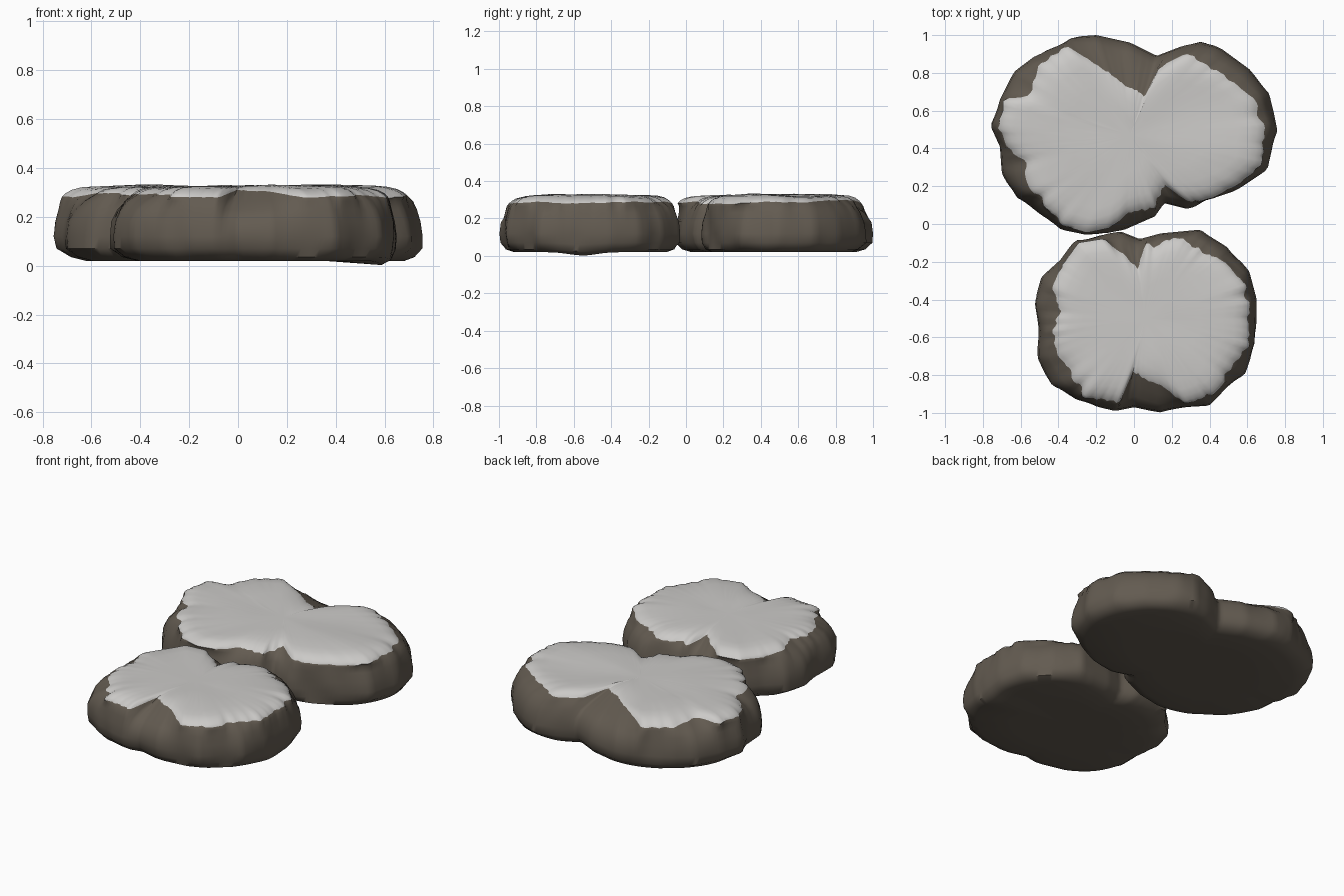
import bpy, bmesh, math
from mathutils import Vector, noise

if "Cube" in bpy.data.objects:
    bpy.data.objects.remove(bpy.data.objects["Cube"])


def material(name, rgb):
    m = bpy.data.materials.new(name)
    m.diffuse_color = (*rgb, 1)
    m.use_nodes = True
    m.node_tree.nodes["Principled BSDF"].inputs["Base Color"].default_value = m.diffuse_color
    return m


STONE = material("brown stone", (0.125, 0.105, 0.082))
SNOW = material("snow", (0.60, 0.59, 0.575))
N = 180  # segments round each rock


def radius_at(points, centre):
    """Turn a plan outline into a radius for any angle."""
    polar = sorted((math.atan2(y - centre[1], x - centre[0]),
                    math.hypot(x - centre[0], y - centre[1])) for x, y in points)
    polar = [(polar[-1][0] - math.tau, polar[-1][1])] + polar + [(polar[0][0] + math.tau, polar[0][1])]

    def f(a):
        for (a0, r0), (a1, r1) in zip(polar, polar[1:]):
            if a0 <= a <= a1 and a1 > a0:
                t = (a - a0) / (a1 - a0)
                # straight line between the two outline points
                k = math.sin(a1 - a0)
                if k < 1e-4:
                    return r0 + (r1 - r0) * t
                return r0 * r1 * k / (r0 * math.sin(a - a0) + r1 * math.sin(a1 - a))
        return polar[0][1]
    return f


def rock(name, centre, outline, snow, dip=None):
    fr, fs = radius_at(outline, centre), radius_at(snow, centre)
    angles = [-math.pi + math.tau * (i + 0.5) / N for i in range(N)]
    R = [fr(a) for a in angles]
    # base is a softened version of the outline
    soft = [sum(R[(i + k) % N] for k in range(-9, 10)) / 19 for i in range(N)]
    columns = []
    for i, a in enumerate(angles):
        r = R[i]
        d = Vector((math.cos(a), math.sin(a), 0))
        jag = 0.025 * noise.noise(d * 14 + Vector((*centre, 3)))
        gap = max(0.025, r - fs(a) + jag)
        edge = 0.275 + min(0.035, 0.18 * gap)
        base = min(r, soft[i])
        left = 0.5 - 0.5 * d.x
        # stone wall, from the underside up to the snow line
        col = [(base * 0.5, 0.02), (base - 0.06 - 0.05 * left, 0.02),
               (base - 0.02 - 0.03 * left, 0.035), (r - 0.004, 0.07), (r, 0.12),
               (r - 0.008, 0.18), (r - 0.015 - 0.15 * gap, 0.23),
               (r - 0.012 - 0.45 * gap, 0.265), (r - gap, edge)]
        # snow cap
        rs = r - gap
        for k in (0.015, 0.04, 0.08, 0.14):
            col.append((rs - k, edge + (0.325 - edge) * (1 - math.exp(-k / 0.04))))
        rs -= 0.14
        col += [(rs * 0.7, 0.326), (rs * 0.35, 0.325)]
        pts = []
        for j, (q, z) in enumerate(col):
            p = Vector((centre[0] + d.x * q, centre[1] + d.y * q, z))
            if 2 < j < 8:   # chipped wall
                p -= d * max(0, 0.035 * noise.noise(Vector((p.x * 5, p.y * 5, z * 4))))
            if j >= 8:      # uneven top
                p.z += 0.012 * noise.noise(Vector((p.x * 4, p.y * 4, 1)))
            if dip and j < 4:
                p.z -= 0.02 * math.exp(-((p.x - dip[0]) ** 2 + (p.y - dip[1]) ** 2) / 0.01)
            pts.append(p)
        columns.append(pts)

    bm = bmesh.new()
    cols = [[bm.verts.new(p) for p in c] for c in columns]
    low = bm.verts.new((*centre, 0.02))
    high = bm.verts.new((*centre, 0.326))
    for i in range(N):
        c, n = cols[i], cols[(i + 1) % N]
        bm.faces.new((low, n[0], c[0]))
        bm.faces.new((high, c[-1], n[-1])).material_index = 1
        for j in range(len(c) - 1):
            f = bm.faces.new((c[j], n[j], n[j + 1], c[j + 1]))
            f.material_index = 1 if j >= 8 else 0
    bmesh.ops.recalc_face_normals(bm, faces=bm.faces)
    me = bpy.data.meshes.new(name)
    bm.to_mesh(me)
    bm.free()
    me.materials.append(STONE)
    me.materials.append(SNOW)
    ob = bpy.data.objects.new(name, me)
    bpy.context.collection.objects.link(ob)
    bpy.ops.object.select_all(action='DESELECT')
    ob.select_set(True)
    bpy.context.view_layer.objects.active = ob
    bpy.ops.object.shade_smooth_by_angle(angle=math.radians(50))


# Larger rock at the back
rock("back_rock", (-0.02, 0.47),
     [(-.26, -.07), (-.39, -.03), (-.52, .06), (-.63, .13), (-.70, .27), (-.71, .41), (-.76, .52),
      (-.72, .66), (-.63, .81), (-.47, .93), (-.34, .99), (-.2, 1), (-.02, .96), (.12, .89),
      (.25, .94), (.36, .97), (.46, .93), (.61, .82), (.72, .69), (.76, .49), (.71, .29),
      (.56, .19), (.43, .12), (.28, .08), (.16, .11), (.11, .04), (-.05, -.03)],
     [(-.31, -.04), (-.38, 0), (-.47, .09), (-.57, .24), (-.58, .34), (-.645, .37), (-.72, .51),
      (-.68, .66), (-.55, .68), (-.5, .85), (-.35, .94), (-.21, .85), (-.05, .74), (.06, .68),
      (.12, .82), (.28, .9), (.48, .79), (.64, .66), (.69, .5), (.68, .33), (.56, .21),
      (.4, .13), (.3, .11), (.16, .21), (.11, .09), (-.02, .05), (-.15, -.03), (-.24, -.06)])

# Smaller rock at the front
rock("front_rock", (0.06, -0.5),
     [(-.31, -.08), (-.39, -.19), (-.49, -.28), (-.53, -.42), (-.51, -.58), (-.51, -.71),
      (-.44, -.86), (-.31, -.94), (-.1, -.99), (0, -.97), (.14, -1), (.4, -.96), (.47, -.89),
      (.59, -.79), (.645, -.63), (.65, -.4), (.61, -.25), (.5, -.12), (.35, -.03), (.14, -.05),
      (.03, -.08), (-.07, -.04), (-.2, -.06)],
     [(-.31, -.095), (-.38, -.21), (-.43, -.34), (-.39, -.46), (-.43, -.56), (-.42, -.66),
      (-.35, -.77), (-.26, -.92), (-.07, -.94), (0, -.77), (.16, -.87), (.27, -.95), (.43, -.9),
      (.51, -.77), (.6, -.66), (.61, -.45), (.59, -.32), (.48, -.2), (.32, -.13), (.26, -.07),
      (.06, -.12), (.02, -.24), (-.05, -.16), (-.18, -.07)], dip=(.55, -.55))
